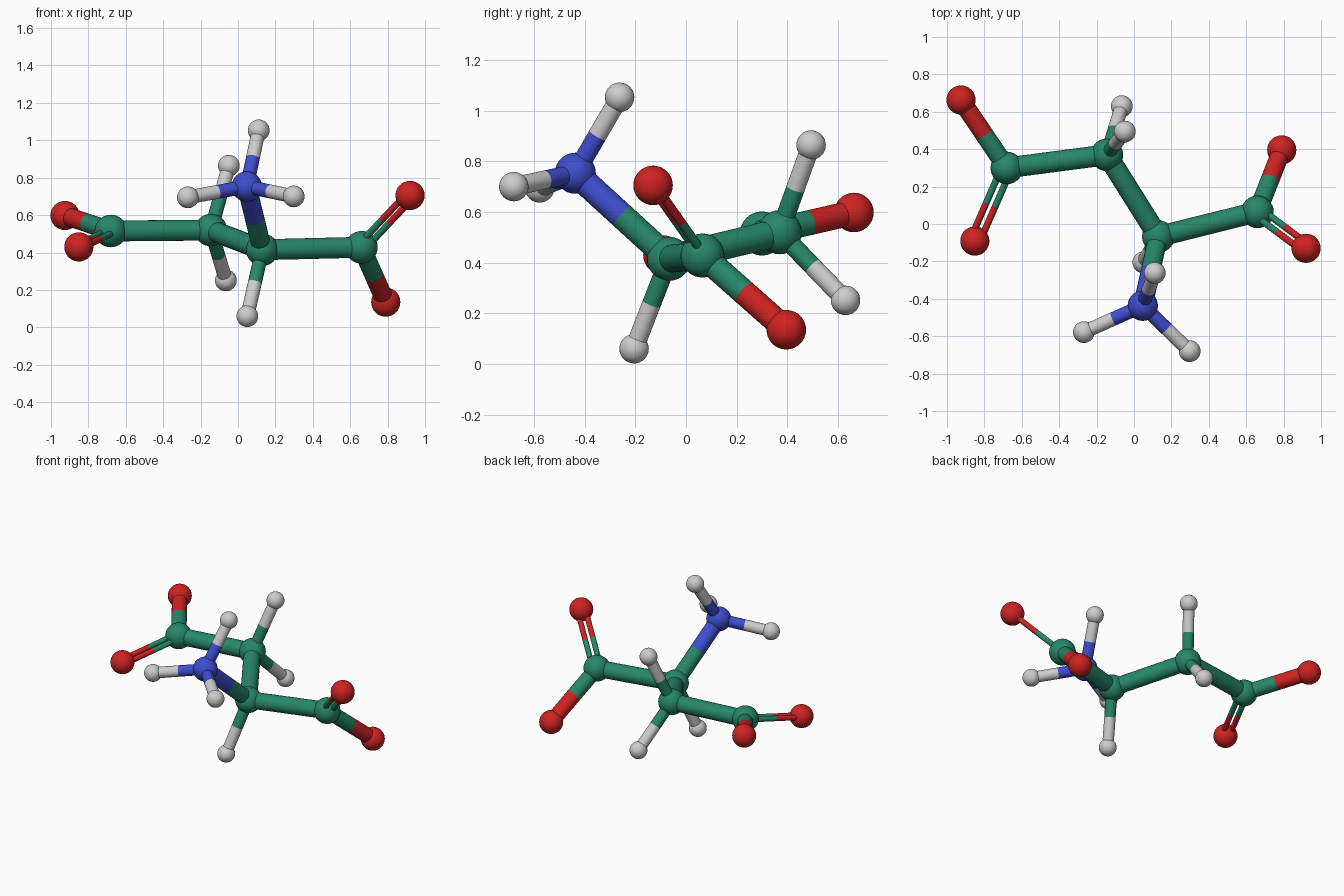
import bpy
from mathutils import Vector

cube = bpy.data.objects.get("Cube")
if cube:
    bpy.data.objects.remove(cube, do_unlink=True)


def material(name, rgb):
    mat = bpy.data.materials.new(name)
    mat.use_nodes = True
    mat.diffuse_color = (*rgb, 1)
    mat.node_tree.nodes["Principled BSDF"].inputs["Base Color"].default_value = (*rgb, 1)
    return mat


# element: ball radius, colour
GREEN = material("carbon green", (0.02, 0.24, 0.14))
RED = material("oxygen red", (0.62, 0.016, 0.016))
BLUE = material("nitrogen blue", (0.05, 0.075, 0.62))
PALE = material("hydrogen pale grey", (0.61, 0.61, 0.61))
ELEMENTS = {"carbon": (0.087, GREEN), "oxygen": (0.078, RED),
            "nitrogen": (0.081, BLUE), "hydrogen": (0.058, PALE)}

# atom name: element, position
ATOMS = {
    "right_end_carbon": ("carbon", (-0.68, 0.30, 0.515)),
    "right_inner_carbon": ("carbon", (-0.145, 0.37, 0.52)),
    "left_inner_carbon": ("carbon", (0.13, -0.067, 0.415)),
    "left_end_carbon": ("carbon", (0.66, 0.065, 0.428)),
    "nitrogen": ("nitrogen", (0.047, -0.437, 0.753)),
    "right_back_oxygen": ("oxygen", (-0.925, 0.663, 0.598)),
    "right_front_oxygen": ("oxygen", (-0.851, -0.091, 0.43)),
    "left_front_oxygen": ("oxygen", (0.92, -0.13, 0.705)),
    "left_back_oxygen": ("oxygen", (0.79, 0.396, 0.135)),
    "upper_back_hydrogen": ("hydrogen", (-0.049, 0.494, 0.864)),
    "lower_back_hydrogen": ("hydrogen", (-0.065, 0.63, 0.251)),
    "bottom_hydrogen": ("hydrogen", (0.05, -0.205, 0.06)),
    "top_hydrogen": ("hydrogen", (0.111, -0.262, 1.053)),
    "front_right_hydrogen": ("hydrogen", (-0.268, -0.578, 0.695)),
    "front_left_hydrogen": ("hydrogen", (0.298, -0.68, 0.70)),
}

SINGLE_BONDS = [
    ("right_end_carbon", "right_inner_carbon"),
    ("right_inner_carbon", "left_inner_carbon"),
    ("left_inner_carbon", "left_end_carbon"),
    ("left_inner_carbon", "nitrogen"),
    ("right_end_carbon", "right_back_oxygen"),
    ("left_end_carbon", "left_back_oxygen"),
    ("right_inner_carbon", "upper_back_hydrogen"),
    ("right_inner_carbon", "lower_back_hydrogen"),
    ("left_inner_carbon", "bottom_hydrogen"),
    ("nitrogen", "top_hydrogen"),
    ("nitrogen", "front_right_hydrogen"),
    ("nitrogen", "front_left_hydrogen"),
]

# carbon, double-bonded oxygen, neighbour that sets the plane of the pair
DOUBLE_BONDS = [
    ("right_end_carbon", "right_front_oxygen", "right_back_oxygen"),
    ("left_end_carbon", "left_front_oxygen", "left_back_oxygen"),
]


def place(atom):
    return Vector(ATOMS[atom][1])


def finish(name, mat):
    obj = bpy.context.object
    obj.name = name
    obj.data.materials.append(mat)
    bpy.ops.object.shade_smooth_by_angle()


def ball(name):
    radius, mat = ELEMENTS[ATOMS[name][0]]
    bpy.ops.mesh.primitive_uv_sphere_add(segments=32, ring_count=16, radius=radius,
                                         location=place(name))
    finish(name, mat)


def rod(name, start, end, radius, mat):
    axis = end - start
    bpy.ops.mesh.primitive_cylinder_add(vertices=24, radius=radius, depth=axis.length,
                                        end_fill_type='NOTHING', location=(start + end) / 2,
                                        rotation=axis.to_track_quat('Z', 'Y').to_euler())
    finish(name, mat)


def bond(a, b, radius, shift=Vector()):
    """Stick split at its middle, each half in the colour of its atom."""
    middle = (place(a) + place(b)) / 2 + shift
    for near, far in ((a, b), (b, a)):
        rod(f"bond_{near}_to_{far}", place(near) + shift, middle, radius,
            ELEMENTS[ATOMS[near][0]][1])


# Balls
for atom in ATOMS:
    ball(atom)

# Single sticks, as thick as the smaller ball allows
for a, b in SINGLE_BONDS:
    smaller = min(ELEMENTS[ATOMS[n][0]][0] for n in (a, b))
    bond(a, b, smaller * 0.64)

# Paired thin sticks
for a, b, side in DOUBLE_BONDS:
    axis = (place(b) - place(a)).normalized()
    across = place(side) - place(a)
    across = (across - axis * across.dot(axis)).normalized()
    for sign in (-1, 1):
        bond(a, b, 0.018, across * sign * 0.026)
